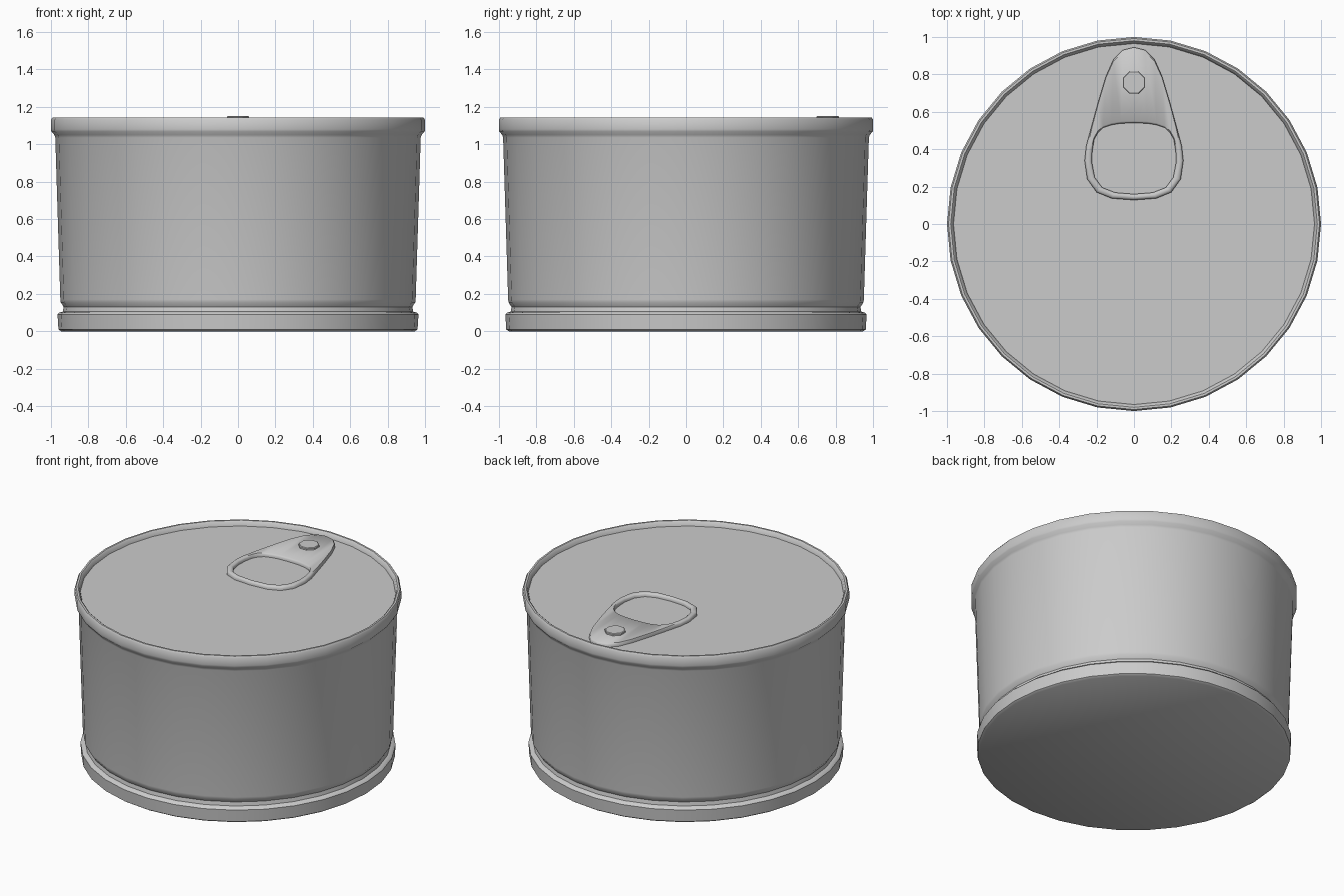
import bpy, bmesh, math
from mathutils import Vector

if "Cube" in bpy.data.objects:
    bpy.data.objects.remove(bpy.data.objects["Cube"])

SIDES = 32
LID_Z = 1.11


def make_object(name, bm, angle=40):
    bmesh.ops.recalc_face_normals(bm, faces=bm.faces)
    mesh = bpy.data.meshes.new(name)
    bm.to_mesh(mesh)
    bm.free()
    obj = bpy.data.objects.new(name, mesh)
    bpy.context.collection.objects.link(obj)
    bpy.ops.object.select_all(action='DESELECT')
    obj.select_set(True)
    bpy.context.view_layer.objects.active = obj
    bpy.ops.object.shade_smooth_by_angle(angle=math.radians(angle))
    return obj


def loft(bm, rings, cap_start=False, cap_end=False):
    """Join closed rings of points with quads."""
    loops = [[bm.verts.new(p) for p in ring] for ring in rings]
    n = len(loops[0])
    for a, b in zip(loops, loops[1:]):
        for i in range(n):
            j = (i + 1) % n
            bm.faces.new((a[i], a[j], b[j], b[i]))
    if cap_start:
        bm.faces.new(loops[0])
    if cap_end:
        bm.faces.new(loops[-1])


def circle(r, z, n=SIDES, cy=0.0, turn=0.0):
    return [(r * math.cos(turn + math.tau * i / n),
             cy + r * math.sin(turn + math.tau * i / n), z) for i in range(n)]


# Can body: base bead, groove, tapered wall, top rim and recessed lid
profile = [(0.945, 0.0), (0.96, 0.01), (0.965, 0.09), (0.955, 0.10),
           (0.937, 0.105), (0.932, 0.13), (0.948, 0.155), (0.95, 0.17),
           (0.977, 1.035), (0.982, 1.05), (0.998, 1.068), (1.0, 1.08),
           (1.0, 1.13), (0.992, 1.142), (0.98, 1.142), (0.972, 1.135),
           (0.965, LID_Z)]
bm = bmesh.new()
loft(bm, [circle(r, z) for r, z in profile], True, True)
make_object("can_body", bm)


# Pull tab: half outlines from back to front, mirrored in x
def mirrored(half):
    return [Vector((x, y, 0)) for x, y in half] + \
           [Vector((-x, y, 0)) for x, y in half[-2:0:-1]]


outer = mirrored([(0, .945), (.06, .93), (.11, .88), (.15, .79), (.192, .65),
                  (.225, .53), (.255, .42), (.264, .34), (.25, .24),
                  (.20, .17), (.12, .137), (0, .128)])
hole = mirrored([(0, .54), (.07, .538), (.12, .53), (.165, .515), (.195, .485),
                 (.213, .45), (.223, .39), (.225, .33), (.21, .25),
                 (.17, .195), (.10, .168), (0, .16)])


def inset(src, dst, d, z):
    return [a + (b - a).normalized() * d + Vector((0, 0, z))
            for a, b in zip(src, dst)]


bm = bmesh.new()
rings = [inset(outer, hole, 0, LID_Z + 0.002), inset(outer, hole, 0, 1.127),
         inset(outer, hole, 0.01, 1.136), inset(hole, outer, 0.01, 1.136),
         inset(hole, outer, 0, 1.127), inset(hole, outer, 0, LID_Z + 0.002)]
loft(bm, rings + [rings[0]])
bmesh.ops.remove_doubles(bm, verts=bm.verts, dist=1e-5)
make_object("pull_tab", bm, 50)

# Rivet holding the tab
bm = bmesh.new()
loft(bm, [circle(r, z, 8, 0.757, math.pi / 8)
          for r, z in [(0.065, LID_Z), (0.065, 1.146), (0.06, 1.15)]], True, True)
make_object("tab_rivet", bm, 30)
